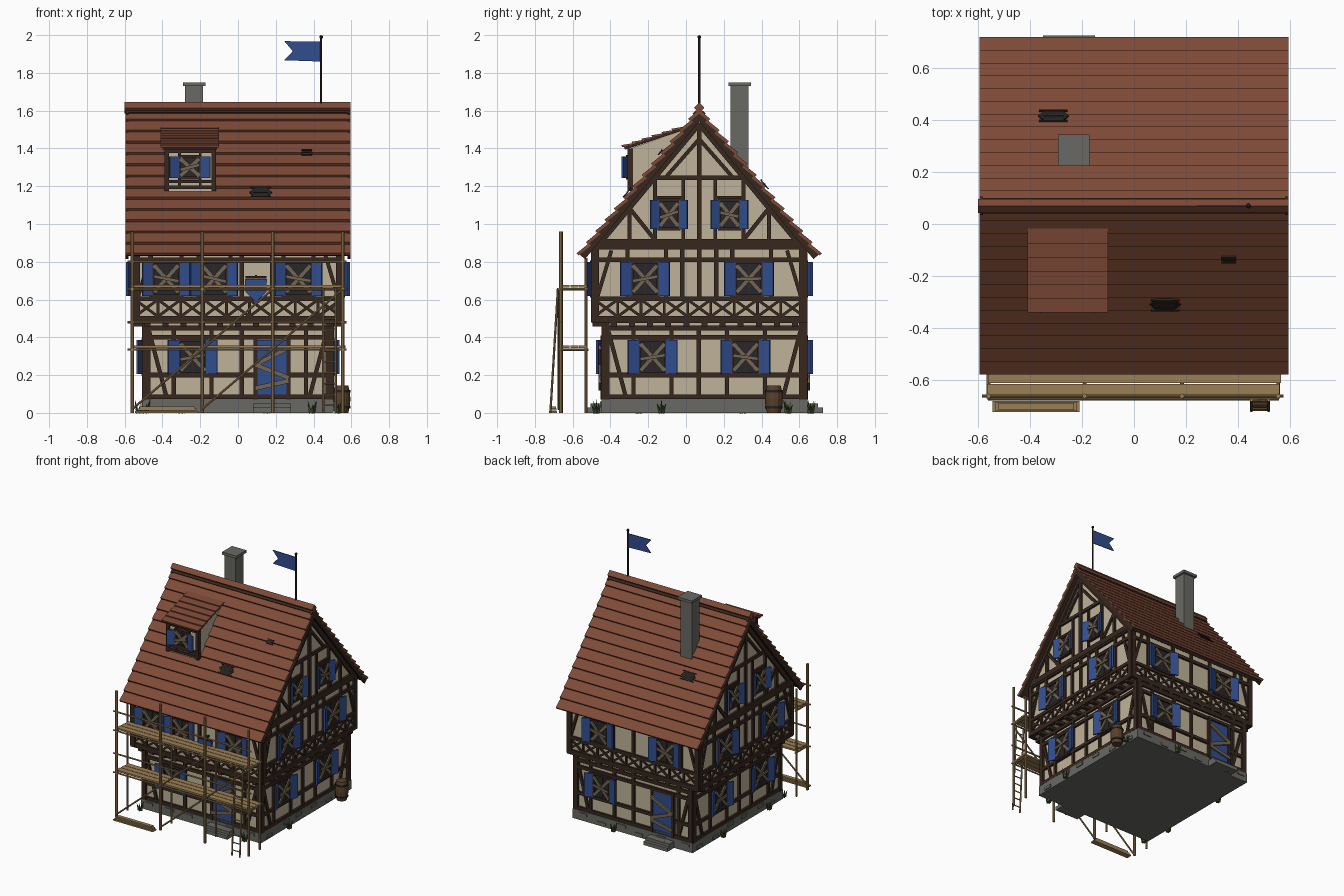
import bpy, bmesh, math, random
from mathutils import Vector as V, Matrix

if "Cube" in bpy.data.objects:
    bpy.data.objects.remove(bpy.data.objects["Cube"])
random.seed(4)
COL = dict(plaster=(.53, .45, .32), timber=(.038, .02, .013), tile=(.21, .068, .038), blue=(.03, .075, .27),
           wood=(.33, .21, .09), stone=(.14, .14, .125), board=(.17, .13, .085), glass=(.018, .02, .028),
           green=(.04, .08, .02), iron=(.015, .015, .015), barrel=(.1, .05, .025))
MATS, PARTS = {}, {}
for k, c in COL.items():
    MATS[k] = bpy.data.materials.new(k)
    MATS[k].diffuse_color = (*c, 1)
CY, GY, Z = .07, .0975, V((0, 0, 1))  # centre lines of upper and ground storey

def bm_of(name, mat):
    return PARTS.setdefault(name, (bmesh.new(), mat))[0]

def bar(name, mat, a, b, w, t, n):
    """Box from a to b, width w, thickness t along n."""
    a, b = V(a), V(b)
    d, n = b - a, V(n).normalized()
    s = d.normalized().cross(n).normalized()
    n = s.cross(d.normalized())
    M = Matrix((d, s * w, n * t)).transposed().to_4x4()
    M.translation = (a + b) / 2
    bmesh.ops.create_cube(bm_of(name, mat), size=1, matrix=M)

def box(name, mat, x0, x1, y0, y1, z0, z1):
    bar(name, mat, ((x0 + x1) / 2, (y0 + y1) / 2, z0), ((x0 + x1) / 2, (y0 + y1) / 2, z1), abs(x1 - x0), abs(y1 - y0), (0, 1, 0))

def rod(name, mat, a, b, r, r2=None, seg=8):
    a, b = V(a), V(b)
    M = Matrix.Translation((a + b) / 2) @ (b - a).to_track_quat('Z', 'Y').to_matrix().to_4x4()
    bmesh.ops.create_cone(bm_of(name, mat), cap_ends=True, segments=seg, radius1=r, radius2=r if r2 is None else r2, depth=(b - a).length, matrix=M)

def prism(name, mat, pts, vec):
    bm = bm_of(name, mat)
    a = [bm.verts.new(p) for p in pts]
    b = [bm.verts.new(V(p) + V(vec)) for p in pts]
    bm.faces.new(a)
    bm.faces.new(b[::-1])
    for i in range(len(a)):
        bm.faces.new((a[i - 1], a[i], b[i], b[i - 1]))

class Wall:
    """A vertical wall plane: u runs along it, o outwards."""
    def __init__(s, axis, sign, depth, half, cy):
        s.n = V((sign, 0, 0)) if axis == 'x' else V((0, sign, 0))
        s.u = V((0, 1, 0)) if axis == 'x' else V((1, 0, 0))
        s.d, s.half, s.cy = depth, half, cy
    def p(s, u, z, o=0):
        return V((0, s.cy, z)) + s.u * u + s.n * (s.d + o)
    def beam(s, name, u0, z0, u1, z1, w=.025, t=.03, mat='timber', o=0):
        bar(name, mat, s.p(u0, z0, o), s.p(u1, z1, o), w, t, s.n)
    def window(s, u, z, w=.14, h=.18, sw=.06):
        s.beam('window_panes', u, z - h / 2, u, z + h / 2, w, .02, 'glass')
        for e in (-1, 1):
            s.beam('window_frames', u + e * w / 2, z - h / 2, u + e * w / 2, z + h / 2, .016, .044)
            s.beam('window_frames', u - w / 2 - .008, z + e * h / 2, u + w / 2 + .008, z + e * h / 2, .016, .044)
            s.beam('window_boards', u - w * .46, z - e * h * .4, u + w * .46, z + e * h * .4, .022, .01, 'board', .022 + e * .004)
            a, b = s.p(u + e * (w / 2 + .004), z, .02), s.p(u + e * (w / 2 + sw), z, .042)
            m, d = (a + b) / 2, b - a
            bar('shutters', 'blue', m - Z * h / 2, m + Z * h / 2, d.length, .012, d.cross(Z))
        s.beam('window_frames', u, z - h / 2, u, z + h / 2, .01, .028)
        tilt = random.uniform(-.02, .02)
        s.beam('window_boards', u - w * .47, z - tilt, u + w * .47, z + tilt, .018, .01, 'board', .034)
    def door(s, u):
        s.beam('doors', u, .08, u, .385, .16, .03, 'blue')
        for e in (-1, 1):
            s.beam('door_frames', u + e * .088, .07, u + e * .088, .41, .02, .044)
        s.beam('door_frames', u - .098, .4, u + .098, .4, .022, .044)
        for z, k in ((.15, .02), (.22, -.035), (.3, .045)):
            s.beam('door_boards', u - .09, z - k, u + .09, z + k, .024, .012, 'board', .026)
        for i in range(2):
            m = s.p(u, 0, .06 - .025 * i)
            bar('door_steps', 'stone', m, m + Z * (.028 + .022 * i), .2, .08, s.n)

# Walls, foundation
box('foundation', 'stone', -.505, .505, GY - .545, GY + .545, 0, .072)
box('ground_walls', 'plaster', -.49, .49, GY - .5275, GY + .5275, .06, .5)
prism('upper_walls', 'plaster', [(-.545, CY + y, z) for y, z in ((-.555, .48), (.555, .48), (.555, .87), (0, 1.545), (-.555, .87))], (1.09, 0, 0))

# Timber framing on four sides, both storeys
G, U = {}, {}
for key, axis, sg in (('front', 'y', -1), ('back', 'y', 1), ('left', 'x', -1), ('right', 'x', 1)):
    side = axis == 'x'
    g = G[key] = Wall(axis, sg, .49 if side else .5275, .5275 if side else .49, GY)
    w = U[key] = Wall(axis, sg, .545 if side else .555, .555 if side else .545, CY)
    h, H = g.half, w.half
    n = 'ground_timbers'
    for z in (.085, .2, .4, .45):
        if z != .2 or side:
            g.beam(n, -h, z, h, z)
        else:
            d = .18 if key == 'front' else -.25
            g.beam(n, -h, z, d - .09, z)
            g.beam(n, d + .09, z, h, z)
    posts = [-.375, -.175, -.03, .12, .32] if side else [-.34, -.14, .02, .36] if key == 'front' else [.36, .16, 0, -.38]
    for u in posts:
        g.beam(n, u, .08, u, .46, .022, .028)
    for e in (-1, 1):
        g.beam(n, e * (h - .008), .07, e * (h - .008), .48, .035, .034)
        g.beam(n, e * (h - .02), .43, e * (h - .11), .09, .022, .026)
    # Jetty joist ends
    for i in range(11):
        u = -.48 + .096 * i
        o = .015 if key == 'back' else .065
        bar('jetty_joists', 'timber', g.p(u, .475, -.02), g.p(u, .475, o), .032, .035, Z)
    n = 'upper_timbers'
    for z, t in ((.495, .036), (.605, .024), (.81, .024), (.88, .03)):
        w.beam(n, -H - .01, z, H + .01, z, t, .03)
    for i in range(9):
        a, b = -H + 2 * H * i / 9, -H + 2 * H * (i + 1) / 9
        w.beam(n, a, .51, b, .6, .015, .02)
        w.beam(n, a, .6, b, .51, .015, .022)
        if i:
            w.beam(n, a, .5, a, .61, .014, .026)
    posts = [-.38, -.175, -.09, 0, .09, .175, .38] if side else [-.46, -.3, -.21, -.04, .02, .18, .24, .4] if key == 'front' else [-.4, -.17, 0, .17, .4]
    for u in posts:
        w.beam(n, u, .6, u, .88, .022, .028)
    for e in (-1, 1):
        w.beam(n, e * (H - .008), .48, e * (H - .008), .89, .035, .034)
        w.beam(n, e * (H - .015), .61, e * (H - .09), .86, .02, .026)
    if side:
        # Gable framing and windows
        n = 'gable_timbers'
        w.beam(n, -.55, .9, .55, .9, .04, .036)
        w.beam(n, -.25, 1.245, .25, 1.245, .024)
        w.beam(n, 0, .9, 0, 1.53, .026)
        for e in (-1, 1):
            w.beam(n, e * .545, .88, 0, 1.535, .035, .034)
            w.beam(n, e * .37, .9, e * .37, 1.1, .022)
            w.beam(n, e * .37, 1.085, e * .23, .91, .022, .026)
            w.beam(n, e * .235, .9, e * .235, 1.25, .022)
            w.beam(n, e * .085, .9, e * .085, 1.25, .018, .026)
            w.beam(n, e * .235, 1.14, e * .085, 1.14, .018, .026)
            w.beam(n, e * .175, 1.25, 0, 1.45, .02, .024)
            w.window(e * .16, 1.05, .105, .155, .045)
            w.window(e * .275 - .012, .71)
            g.window(e * .246 - .028, .295)
for u in (-.38, -.127, .32):
    U['front'].window(u, .71, sw=.055)
for u in (-.28, .28):
    U['back'].window(u, .71)
G['front'].window(-.24, .295)
G['back'].window(.26, .295)
G['front'].door(.18)
G['back'].door(-.25)

# Accent stones along the foundation
for key, o in (('front', .018), ('back', .018), ('left', .016), ('right', .016)):
    for i in range(6):
        u = -.45 + .17 * i + random.uniform(-.03, .03)
        z = random.choice((.022, .05))
        G[key].beam('foundation_stones', u, z, u + .065, z, .022, .012, 'stone', o)

# Main roof: overlapping tile courses on dark boards
K, R = 1.205, 1.615
def slope(sg, x, v, o=0):
    """v is horizontal distance from the ridge, o is height off the surface."""
    L = math.hypot(1, K)
    return V((x, CY + sg * (v + o * K / L), R - K * v + o / L))
N = 13
for sg in (-1, 1):
    nrm = slope(sg, 0, 0, 1) - slope(sg, 0, 0)
    bar('roof_boards', 'timber', slope(sg, 0, 0, -.027), slope(sg, 0, .63, -.027), 1.17, .022, nrm)
    for i in range(N):
        bar('roof_tiles', 'tile', slope(sg, 0, .64 / N * i, -.017), slope(sg, 0, .64 / N * (i + 1.08), 0), 1.19, .016, nrm)
    for e in (-1, 1):
        bar('barge_boards', 'timber', slope(sg, e * .588, 0, -.026), slope(sg, e * .588, .64, -.026), .014, .04, nrm)
prism('ridge_cap', 'tile', [(-.6, CY + y, R + z) for y, z in ((-.027, 0), (0, .03), (.027, 0), (0, -.03))], (1.195, 0, 0))
# Broken roof patches
for sg, x, v, s in ((-1, .12, .375, 1), (-1, .365, .2, .5), (1, -.31, .34, 1)):
    nrm = slope(sg, 0, 0, 1) - slope(sg, 0, 0)
    prism('roof_holes', 'iron', [slope(sg, x + .06 * s * math.cos(a), v + .024 * s * math.sin(a), .004) for a in [i * math.pi / 3 for i in range(6)]], nrm * .006)
    for k, l in ((-.9, .055), (0, .04), (.9, .055)):
        bar('roof_battens', 'timber', slope(sg, x - l * s, v + k * .021 * s, .009), slope(sg, x + l * s, v + k * .021 * s, .009), .006, .008, nrm)

# Dormer
prism('dormer_walls', 'plaster', [(-.385, -.295, 1.15), (-.385, -.295, 1.4), (-.385, -.02, 1.495), (-.385, -.02, 1.45)], (.265, 0, 0))
D = Wall('y', -1, .365, .13, CY)
for u in (-.377, -.128):
    D.beam('dormer_timbers', u, 1.175, u, 1.4, .022)
for z in (1.195, 1.225, 1.385):
    D.beam('dormer_timbers', -.388, z, -.117, z, .018)
for u in (-.31, -.2):
    D.beam('dormer_timbers', u, 1.19, u, 1.39, .014, .024)
D.window(-.255, 1.3, .11, .115, .053)
bar('dormer_roof_boards', 'timber', (-.255, -.325, 1.4), (-.255, -.03, 1.498), .29, .014, Z)
for i in range(6):
    y = -.34 + .053 * i
    bar('dormer_tiles', 'tile', (-.255, y, 1.412 + .0173 * i), (-.255, y + .06, 1.422 + .0173 * i), .31, .012, Z)

# Chimney
box('chimney', 'stone', -.28, -.185, .235, .33, 1.2, 1.735)
box('chimney_cap', 'stone', -.292, -.172, .225, .345, 1.73, 1.75)

# Flag
rod('flag_pole', 'timber', (.44, CY, 1.6), (.44, CY, 1.99), .006)
bmesh.ops.create_icosphere(bm_of('flag_knob', 'iron'), subdivisions=2, radius=.01, matrix=Matrix.Translation((.44, CY, 1.99)))
prism('flag', 'blue', [(x, CY - .003, z) for x, z in ((.44, 1.965), (.245, 1.968), (.29, 1.915), (.245, 1.867), (.44, 1.86))], (0, .006, 0))

# Hanging shield sign
prism('shield_sign', 'blue', [(.095 + x, -.535, z) for x, z in ((-.058, .71), (.058, .71), (.055, .64), (0, .585), (-.055, .64))], (0, .014, 0))
bar('sign_bracket', 'iron', (.04, -.528, .718), (.15, -.528, .718), .012, .014, Z)
bar('sign_bracket', 'iron', (.095, -.48, .725), (.095, -.53, .725), .012, .012, Z)

# Scaffold
XS = (-.56, -.19, .185, .555)
for x in XS:
    rod('scaffold_poles', 'wood', (x, -.662, 0), (x, -.662, .96), .0095)
    rod('scaffold_poles', 'wood', (x, -.53, 0), (x, -.53, .82), .008)
    for z in (.335, .655):
        rod('scaffold_rails', 'wood', (x, -.672, z), (x, -.515, z), .007)
for z in (.335, .48, .655, .8):
    rod('scaffold_rails', 'wood', (-.585, -.662, z), (.575, -.662, z), .006)
for z in (.35, .67):
    for i in range(3):
        y = -.637 + i * .046
        box('scaffold_planks', 'wood', -.565 + .004 * i, .56 + .005 * i, y - .021, y + .021, z - .007, z + .006)
for a, b in ((0, 2), (1, 3)):
    rod('scaffold_braces', 'wood', (XS[a], -.674, .02), (XS[b], -.674, .655), .006)

# Ladder
for x in (.452, .518):
    rod('ladder', 'wood', (x, -.718, 0), (x, -.678, .66), .006)
for i in range(11):
    t = (i + .7) / 11.5
    rod('ladder', 'wood', (.452, -.718 + .04 * t, .66 * t), (.518, -.718 + .04 * t, .66 * t), .004)

# Plank pile
for i in range(3):
    box('plank_pile', 'wood', -.545 + .012 * i, -.21 - .01 * i, -.724 + .004 * i, -.682 - .003 * i, .012 * i, .012 * i + .01)

# Barrel with hoops
prof = ((0, .036), (.04, .045), (.073, .047), (.105, .045), (.145, .036))
for (z0, r0), (z1, r1) in zip(prof, prof[1:]):
    rod('barrel', 'barrel', (.548, .465, z0), (.548, .465, z1), r0, r1, 12)
for z in (.03, .115):
    rod('barrel_hoops', 'iron', (.548, .465, z - .006), (.548, .465, z + .006), .0465, seg=12)

# Grass tufts
for x, y in ((.39, -.475), (-.49, -.475), (.525, -.13), (.525, .54), (-.525, .3), (-.3, .66), (.15, .66), (-.525, -.25)):
    for i in range(5):
        q, p = V((math.cos(i * 1.257), math.sin(i * 1.257), 0)), V((x, y, 0))
        rod('grass_tufts', 'green', p + q * .008, p + q * .026 + Z * random.uniform(.04, .075), .01, 0, 4)

# Turn the collected parts into objects
for name, (bm, mat) in PARTS.items():
    bmesh.ops.recalc_face_normals(bm, faces=bm.faces)
    me = bpy.data.meshes.new(name)
    bm.to_mesh(me)
    bm.free()
    me.materials.append(MATS[mat])
    bpy.context.collection.objects.link(bpy.data.objects.new(name, me))

for m in bpy.data.materials:
    if m.users and not m.is_grease_pencil:
        m.use_nodes = True
        m.node_tree.nodes["Principled BSDF"].inputs["Base Color"].default_value = m.diffuse_color
